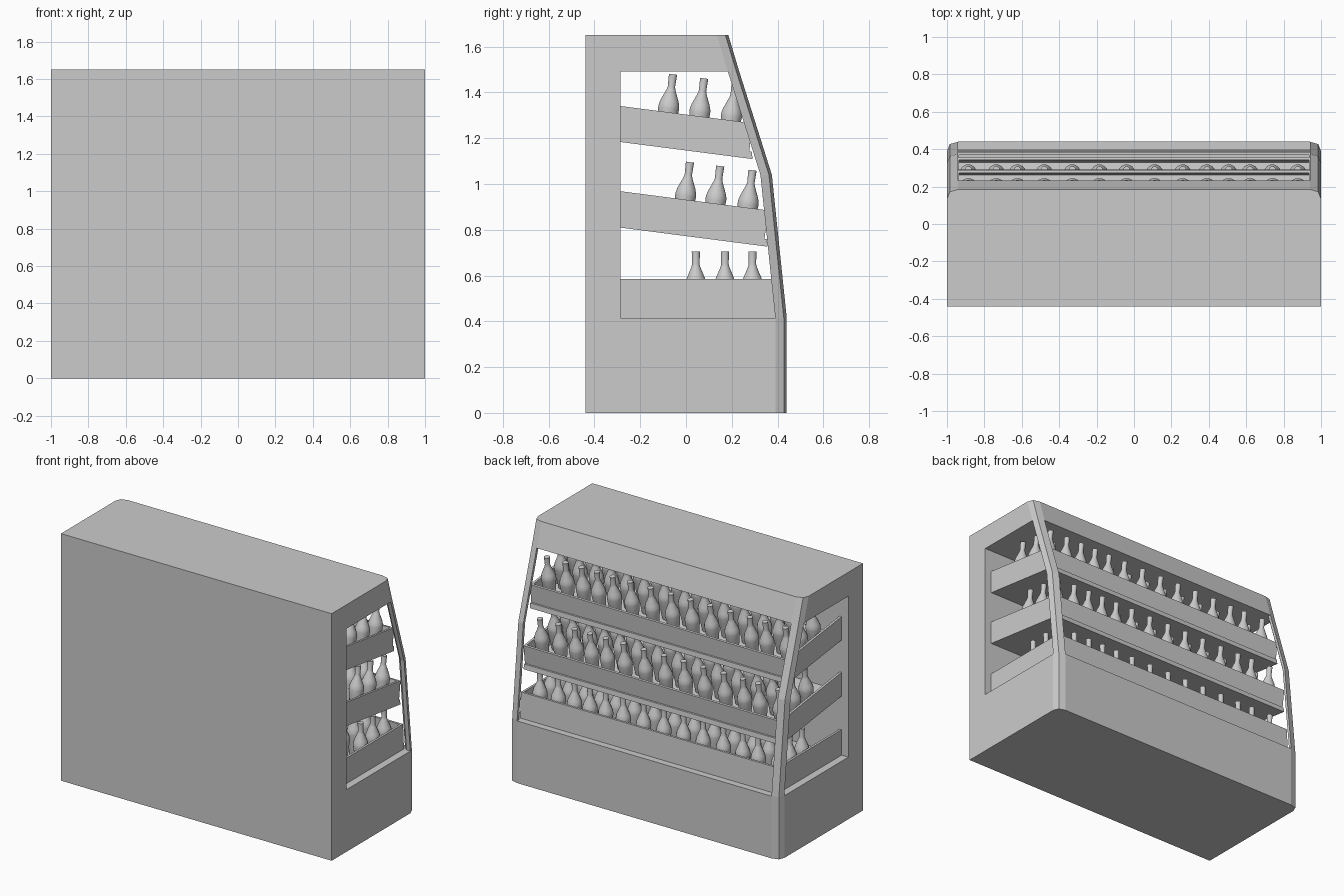
import bpy, bmesh, math
from mathutils import Matrix

if "Cube" in bpy.data.objects:
    bpy.data.objects.remove(bpy.data.objects["Cube"])

grey = bpy.data.materials.new("light_grey")
grey.diffuse_color = (0.6, 0.6, 0.6, 1)
grey.use_nodes = True
grey.node_tree.nodes["Principled BSDF"].inputs["Base Color"].default_value = grey.diffuse_color


def finish(name, bm):
    bmesh.ops.recalc_face_normals(bm, faces=bm.faces)
    me = bpy.data.meshes.new(name)
    bm.to_mesh(me)
    bm.free()
    me.materials.append(grey)
    ob = bpy.data.objects.new(name, me)
    bpy.context.collection.objects.link(ob)
    return ob


def loft(name, sections):
    """Solid skinned through closed loops with equal point counts."""
    bm = bmesh.new()
    rings = [[bm.verts.new(p) for p in s] for s in sections]
    n = len(rings[0])
    for a, b in zip(rings, rings[1:]):
        for i in range(n):
            j = (i + 1) % n
            bm.faces.new((a[i], a[j], b[j], b[i]))
    bm.faces.new(rings[0])
    bm.faces.new(rings[-1])
    return finish(name, bm)


def prism(name, profile, x0, x1):
    """Side profile (y, z) extruded along x."""
    return loft(name, [[(x, y, z) for y, z in profile] for x in (x0, x1)])


# Cabinet outline with softened display-side corners
def outline(y, z):
    half = [(1, -0.44), (1, y - 0.05), (0.985, y - 0.013), (0.94, y)]
    return [(a, b, z) for a, b in half] + [(-a, b, z) for a, b in reversed(half)]


loft("base", [outline(0.44, 0), outline(0.44, 0.415)])
loft("canopy", [outline(0.233, 1.49), outline(0.185, 1.65)])
prism("rear_wall", [(-0.44, 0.415), (-0.285, 0.415), (-0.285, 1.49), (-0.44, 1.49)], -1, 1)


# Bent corner posts
def post_section(y, z, s):
    pts = [(1, y - 0.05), (0.985, y - 0.013), (0.94, y), (0.94, y - 0.02), (0.972, y - 0.05)]
    return [(s * a, b, z) for a, b in pts]


for side, s in (("left", -1), ("right", 1)):
    loft(side + "_corner_post", [post_section(y, z, s)
         for y, z in ((0.44, 0.415), (0.375, 1.04), (0.233, 1.49))])

# Trays: walls, front lip and floor plate
T = 0.015
W = 0.95
SLOPE = 0.13
BACK = -0.285


def tray(name, top, floor, lip_top_y, lip_bot_y, slope, plate):
    def at(z, y):
        return z - slope * (y - BACK)
    side = [(BACK, top), (lip_top_y, at(top, lip_top_y)),
            (lip_bot_y, at(floor, lip_bot_y)), (BACK, floor)]
    prism(name + "_left_side", side, -W, -W + T)
    prism(name + "_right_side", side, W - T, W)
    lip = [(lip_top_y - T, at(top, lip_top_y - T)), side[1], side[2],
           (lip_bot_y - T, at(floor, lip_bot_y - T))]
    prism(name + "_front_lip", lip, -W + T, W - T)
    if plate:
        f = lip_bot_y + 0.01
        prism(name + "_floor", [(BACK, floor), (f, at(floor, f)),
              (f + 0.004, at(floor - 0.033, f)), (BACK, floor - 0.033)], -W, W)


tray("lower_tray", 0.585, 0.415, 0.385, 0.395, 0, False)
tray("middle_tray", 0.968, 0.842, 0.358, 0.343, SLOPE, True)
tray("upper_tray", 1.34, 1.216, 0.288, 0.277, SLOPE, True)

# One lathed bottle shared by every row
profile = [(0.030, 0), (0.036, 0.05), (0.043, 0.105), (0.047, 0.14), (0.046, 0.155),
           (0.040, 0.175), (0.020, 0.222), (0.0165, 0.235), (0.0185, 0.29)]
SEG = 14
bottle = loft("bottle", [[(r * math.cos(2 * math.pi * i / SEG),
                           r * math.sin(2 * math.pi * i / SEG), z) for i in range(SEG)]
                         for r, z in profile])
mesh = bottle.data
for p in mesh.polygons:
    p.use_smooth = True
mesh.set_sharp_from_angle(angle=math.radians(40))
bpy.data.objects.remove(bottle)

# Bottle rows standing on each tray floor
columns = [-0.886, -0.737, -0.623, -0.48, -0.33, -0.185, -0.04,
           0.11, 0.26, 0.39, 0.506, 0.62, 0.74, 0.876]
levels = (("lower", 0.415, 0, (0.043, 0.17, 0.29)),
          ("middle", 0.842, SLOPE, (-0.02, 0.112, 0.253)),
          ("upper", 1.216, SLOPE, (-0.094, 0.042, 0.18)))
for level, floor, slope, rows in levels:
    tilt = Matrix.Rotation(-math.atan(slope), 4, 'X')
    for y in rows:
        for x in columns:
            ob = bpy.data.objects.new(level + "_bottle", mesh)
            ob.matrix_world = Matrix.Translation((x, y, floor - slope * (y - BACK))) @ tilt
            bpy.context.collection.objects.link(ob)
